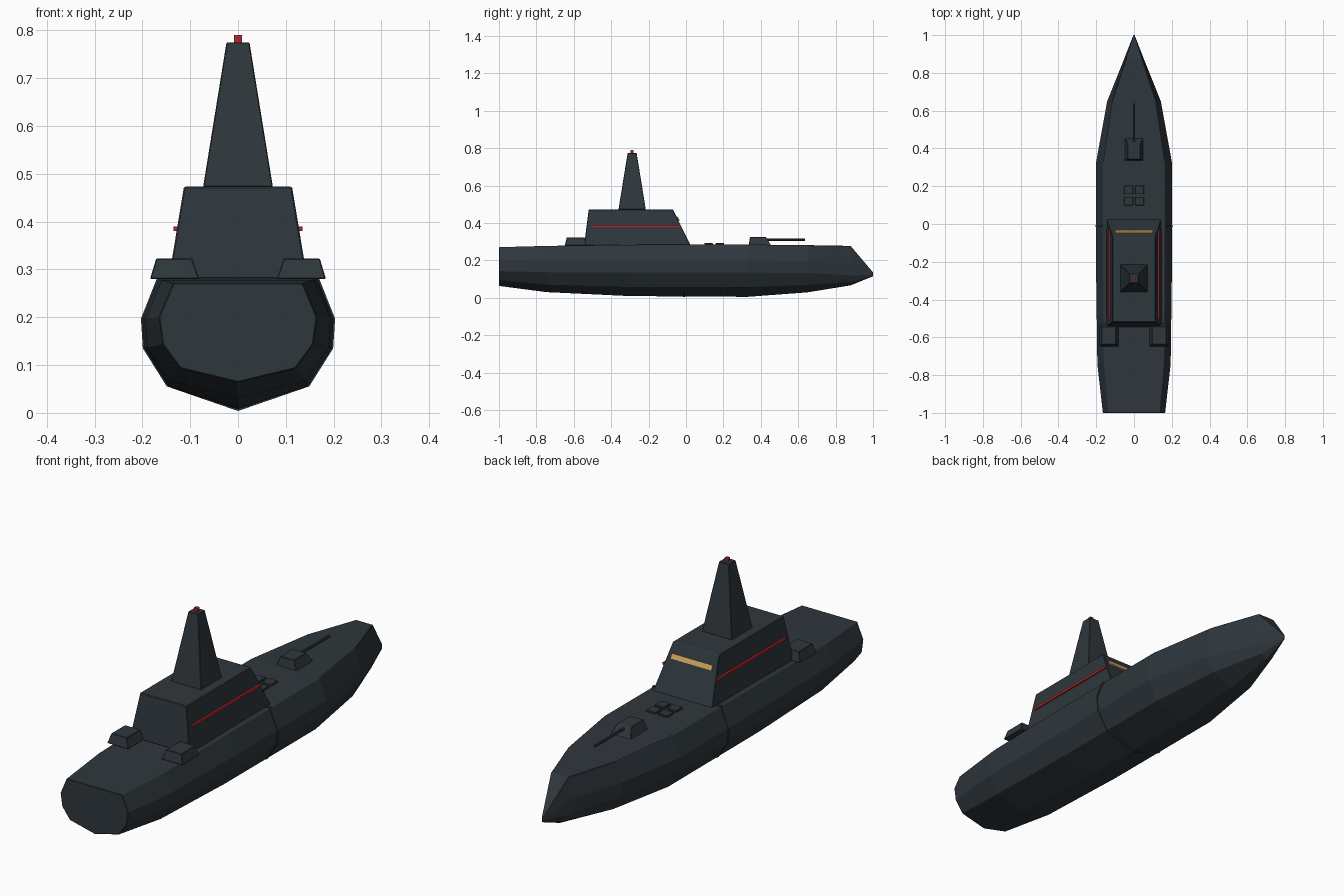
import bpy
import bmesh
from math import pi
from mathutils import Vector

cube = bpy.data.objects.get("Cube")
if cube:
    bpy.data.objects.remove(cube, do_unlink=True)


def material(name, rgb):
    mat = bpy.data.materials.new(name)
    mat.use_nodes = True
    mat.diffuse_color = (*rgb, 1)
    mat.node_tree.nodes["Principled BSDF"].inputs["Base Color"].default_value = (*rgb, 1)
    return mat


SLATE = material("dark slate", (0.028, 0.038, 0.046))
RED = material("signal red", (0.45, 0.02, 0.025))
AMBER = material("amber window", (0.6, 0.38, 0.12))


def finish(bm, name, mat, bevel=0.0):
    bmesh.ops.recalc_face_normals(bm, faces=bm.faces[:])
    mesh = bpy.data.meshes.new(name)
    bm.to_mesh(mesh)
    bm.free()
    mesh.materials.append(mat)
    obj = bpy.data.objects.new(name, mesh)
    bpy.context.collection.objects.link(obj)
    if bevel:
        mod = obj.modifiers.new("edge softening", 'BEVEL')
        mod.width = bevel
        mod.segments = 1
        mod.limit_method = 'ANGLE'
    return obj


def loft(name, rings, mat, bevel=0.0):
    """Skin a list of matching closed rings and cap both ends."""
    bm = bmesh.new()
    loops = [[bm.verts.new(p) for p in ring] for ring in rings]
    count = len(loops[0])
    for a, b in zip(loops, loops[1:]):
        for i in range(count):
            j = (i + 1) % count
            bm.faces.new((a[i], a[j], b[j], b[i]))
    bm.faces.new(loops[0])
    bm.faces.new(loops[-1])
    return finish(bm, name, mat, bevel)


def rect(x0, x1, y0, y1, z):
    return [(x0, y0, z), (x1, y0, z), (x1, y1, z), (x0, y1, z)]


def frustum(name, base, top, z0, z1, mat=SLATE, bevel=0.002):
    """Tapered block; base and top are (x0, x1, y0, y1)."""
    return loft(name, [rect(*base, z0), rect(*top, z1)], mat, bevel)


def section(y, keel, half, deck, grow=0.0):
    """Mirrored hull ring: keel height, (x, z) chine points, deck height."""
    pts = [(x + grow, z) for x, z in half] + [(half[-1][0] * 0.82 + grow, deck + grow)]
    right = [(x, y, z) for x, z in pts]
    left = [(-x, y, z) for x, z in reversed(pts)]
    return [(0, y, keel - grow)] + right + left


def chines(beam, bilge, low, high):
    return [(beam * 0.73, bilge), (beam * 0.98, low), (beam, high)]


# Hull, from transom to bow
hull_rings = [
    section(-1.0, 0.064, [(0.12, 0.093), (0.157, 0.143), (0.165, 0.2)], 0.271),
    section(-0.74, 0.03, chines(0.194, 0.068, 0.137, 0.197), 0.278),
    section(-0.3, 0.009, chines(0.2, 0.056, 0.135, 0.197), 0.284),
    section(0.33, 0.005, chines(0.2, 0.055, 0.135, 0.197), 0.285),
    section(0.65, 0.029, chines(0.142, 0.068, 0.133, 0.194), 0.282),
    section(0.88, 0.066, [(0.032, 0.084), (0.05, 0.12), (0.05, 0.18)], 0.278),
    section(1.0, 0.114, [(0.002, 0.117), (0.003, 0.122), (0.003, 0.128)], 0.136),
]
loft("hull", hull_rings, SLATE, 0.003)

# Joint band around the middle of the hull
loft("hull_joint", [section(y, 0.007, chines(0.2, 0.0555, 0.135, 0.197), 0.2845, 0.003)
                    for y in (-0.015, -0.005)], SLATE)

# Superstructure and mast
frustum("superstructure", (-0.145, 0.145, -0.545, 0.025),
        (-0.113, 0.113, -0.52, -0.07), 0.28, 0.473, bevel=0.003)
frustum("mast", (-0.073, 0.073, -0.361, -0.215),
        (-0.024, 0.024, -0.312, -0.264), 0.472, 0.775)
frustum("mast_light", (-0.008, 0.008, -0.296, -0.28),
        (-0.008, 0.008, -0.296, -0.28), 0.774, 0.79, RED, 0)

# Bridge window strip lying on the sloped front
lower, upper = Vector((0, 0.025, 0.28)), Vector((0, -0.07, 0.473))
rise = (upper - lower).normalized()
outward = Vector((0, rise.z, -rise.y))
middle = lower.lerp(upper, 0.73)
window_rings = []
for x in (-0.1, 0.1):
    window_rings.append([middle + Vector((x, 0, 0)) + rise * a + outward * b
                         for a, b in ((-0.012, -0.002), (0.012, -0.002),
                                      (0.012, 0.007), (-0.012, 0.007))])
loft("bridge_window", window_rings, AMBER)

for side, s in (("left", 1), ("right", -1)):
    # Red line along the superstructure side
    xs = sorted((s * 0.126, s * 0.135))
    strip = (*xs, -0.505, -0.03)
    frustum(side + "_side_line", strip, strip, 0.38, 0.39, RED, 0)
    # Aft launcher housing
    outer = sorted((s * 0.081, s * 0.184))
    inner = sorted((s * 0.096, s * 0.171))
    frustum(side + "_aft_launcher", (*outer, -0.648, -0.53),
            (*inner, -0.638, -0.542), 0.28, 0.323)

# Foredeck gun
frustum("gun_turret", (-0.05, 0.05, 0.335, 0.455),
        (-0.034, 0.034, 0.342, 0.428), 0.28, 0.325)
bpy.ops.mesh.primitive_cylinder_add(vertices=8, radius=0.006, depth=0.215,
                                    location=(0, 0.53, 0.311), rotation=(pi / 2, 0, 0))
barrel = bpy.context.object
barrel.name = "gun_barrel"
barrel.data.materials.append(SLATE)

# Missile hatches
for i, cx in enumerate((-0.029, 0.029)):
    for j, cy in enumerate((0.121, 0.181)):
        pad = (cx - 0.023, cx + 0.023, cy - 0.023, cy + 0.023)
        frustum(f"deck_hatch_{i}_{j}", pad, pad, 0.28, 0.293)
